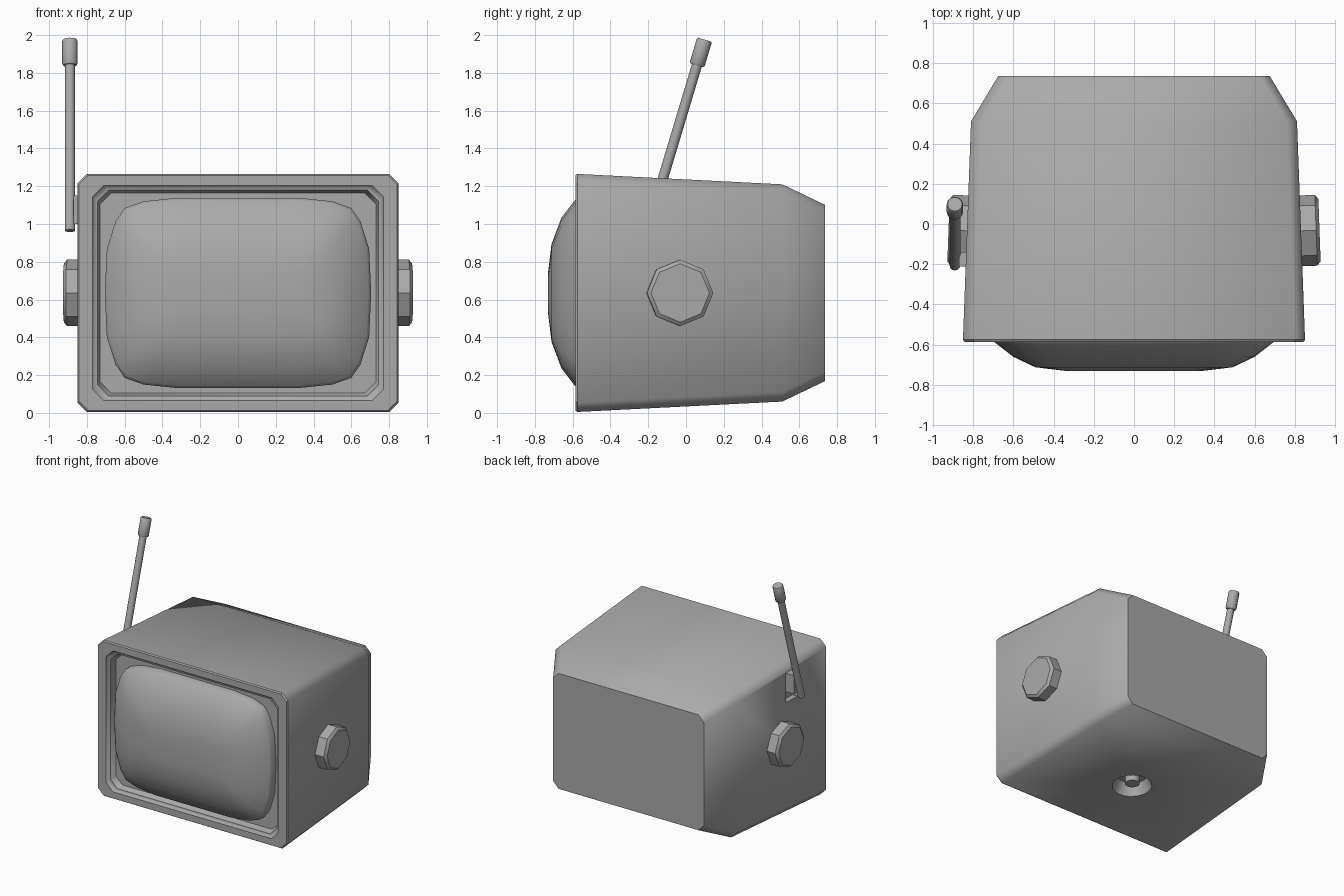
import bpy, bmesh, math
from mathutils import Vector

if "Cube" in bpy.data.objects:
    bpy.data.objects.remove(bpy.data.objects["Cube"])

grey = bpy.data.materials.new("plain_grey")
grey.use_nodes = True
COLOUR = (0.4, 0.4, 0.4, 1)
grey.diffuse_color = COLOUR
grey.node_tree.nodes["Principled BSDF"].inputs["Base Color"].default_value = COLOUR

MID = 0.635  # height of the cabinet's middle


def make_object(name, bm, angle=40):
    bmesh.ops.recalc_face_normals(bm, faces=bm.faces)
    mesh = bpy.data.meshes.new(name)
    bm.to_mesh(mesh)
    bm.free()
    mesh.materials.append(grey)
    ob = bpy.data.objects.new(name, mesh)
    bpy.context.collection.objects.link(ob)
    set_sharp(ob, angle)
    return ob


def set_sharp(ob, angle, front=-9):
    """Smooth shading, sharp above an angle and everywhere ahead of 'front'."""
    bm = bmesh.new()
    bm.from_mesh(ob.data)
    for f in bm.faces:
        f.smooth = True
    for e in bm.edges:
        ahead = all(v.co.y < front for v in e.verts)
        e.smooth = not ahead and e.calc_face_angle(0) < math.radians(angle)
    bm.to_mesh(ob.data)
    bm.free()


def loft(rings):
    """Skin a list of equal point rings and close both ends."""
    bm = bmesh.new()
    loops = [[bm.verts.new(p) for p in ring] for ring in rings]
    n = len(loops[0])
    for a, b in zip(loops, loops[1:]):
        for i in range(n):
            j = (i + 1) % n
            bm.faces.new((a[i], a[j], b[j], b[i]))
    bm.faces.new(loops[0])
    bm.faces.new(loops[-1])
    return bm


def cut_rectangle(hx, hz, y, c):
    """Rectangle with clipped corners, facing the front."""
    pts = []
    for sx, sz in ((1, 1), (-1, 1), (-1, -1), (1, -1)):
        pair = [(sx * hx, y, MID + sz * (hz - c)), (sx * (hx - c), y, MID + sz * hz)]
        pts += pair if sx * sz > 0 else pair[::-1]
    return pts


def turned(start, axis, profile, sides, phase=0):
    """Lathe a (radius, distance) profile along an axis."""
    axis = Vector(axis).normalized()
    side = axis.cross(Vector((0, 1, 0)) if abs(axis.x) > 0.5 else Vector((1, 0, 0))).normalized()
    other = axis.cross(side)
    rings = []
    for r, d in profile:
        turn = [phase + i * math.tau / sides for i in range(sides)]
        rings.append([Vector(start) + axis * d + r * (side * math.cos(t) + other * math.sin(t))
                      for t in turn])
    return loft(rings)


def box(lo, hi):
    ring = [(lo[0], lo[1]), (hi[0], lo[1]), (hi[0], hi[1]), (lo[0], hi[1])]
    return loft([[(x, y, z) for x, y in ring] for z in (lo[2], hi[2])])


# Cabinet: tapered shell, clipped back, stepped front frame and recessed panel
cabinet = make_object("cabinet", loft([cut_rectangle(*r) for r in (
    (0.675, 0.467, 0.735, 0.05), (0.81, 0.575, 0.51, 0.05),
    (0.85, 0.63, -0.575, 0.05), (0.843, 0.623, -0.586, 0.05),
    (0.77, 0.57, -0.586, 0.06), (0.757, 0.557, -0.567, 0.06),
    (0.745, 0.545, -0.567, 0.06), (0.73, 0.53, -0.52, 0.06))]))

# Cutters for the stand socket underneath and the aerial slot on the side
socket = make_object("socket_cutter", turned(
    (0, -0.02, -0.05), (0, 0, 1), [(0.15, 0), (0.15, 0.08), (0.11, 0.17)], 20))
slot = make_object("slot_cutter", box((-0.95, -0.23, 0.94), (-0.79, -0.09, 1.18)))
bpy.context.view_layer.objects.active = cabinet
for cutter in (socket, slot):
    mod = cabinet.modifiers.new("cut", "BOOLEAN")
    mod.operation = "DIFFERENCE"
    mod.solver = "EXACT"
    mod.object = cutter
    bpy.ops.object.modifier_apply(modifier=mod.name)
    cutter.hide_render = True
    cutter.hide_viewport = True
    bpy.data.objects.remove(cutter)
set_sharp(cabinet, 50, -0.57)

# Bulging screen: rounded outline shrinking towards the front
quadrant = [(1, 0.0), (0.985, 0.46), (0.92, 0.75), (0.85, 0.89),
            (0.71, 0.96), (0.47, 0.995)]
outline = quadrant + [(-x, z) for x, z in quadrant[:0:-1]]
outline += [(-x, -z) for x, z in outline]
screen_rings = [(0.705, 0.505, -0.5), (0.705, 0.505, -0.575), (0.69, 0.492, -0.59),
                (0.6, 0.4, -0.66), (0.49, 0.26, -0.712), (0.34, 0.11, -0.73)]
make_object("screen", loft([[(x * hx, y, MID + z * hz) for x, z in outline]
                            for hx, hz, y in screen_rings]), 50)

# Octagonal side knobs, tilted with the cabinet walls
for side, name in ((1, "left_knob"), (-1, "right_knob")):
    make_object(name, turned((side * 0.8, -0.035, MID), (side, 0.036, 0),
                             [(0.176, 0), (0.176, 0.105), (0.155, 0.122)], 8), 30)

# Aerial with its bracket and tip
base = Vector((-0.89, -0.205, 0.965))
lean = Vector((0, 0.3, 1))
make_object("aerial_rod", turned(base, lean, [(0.027, 0), (0.027, 0.95)], 12))
make_object("aerial_tip", turned(base + lean * 0.875, lean,
                                 [(0.035, 0), (0.041, 0.01), (0.041, 0.135), (0.036, 0.142)], 12))
make_object("aerial_bracket", box((-0.87, -0.21, 1.0), (-0.78, -0.14, 1.15)))

# Stand peg inside the socket
make_object("stand_peg", turned((0, -0.02, 0.05), (0, 0, 1),
                                [(0.055, 0), (0.055, 0.12)], 12))
